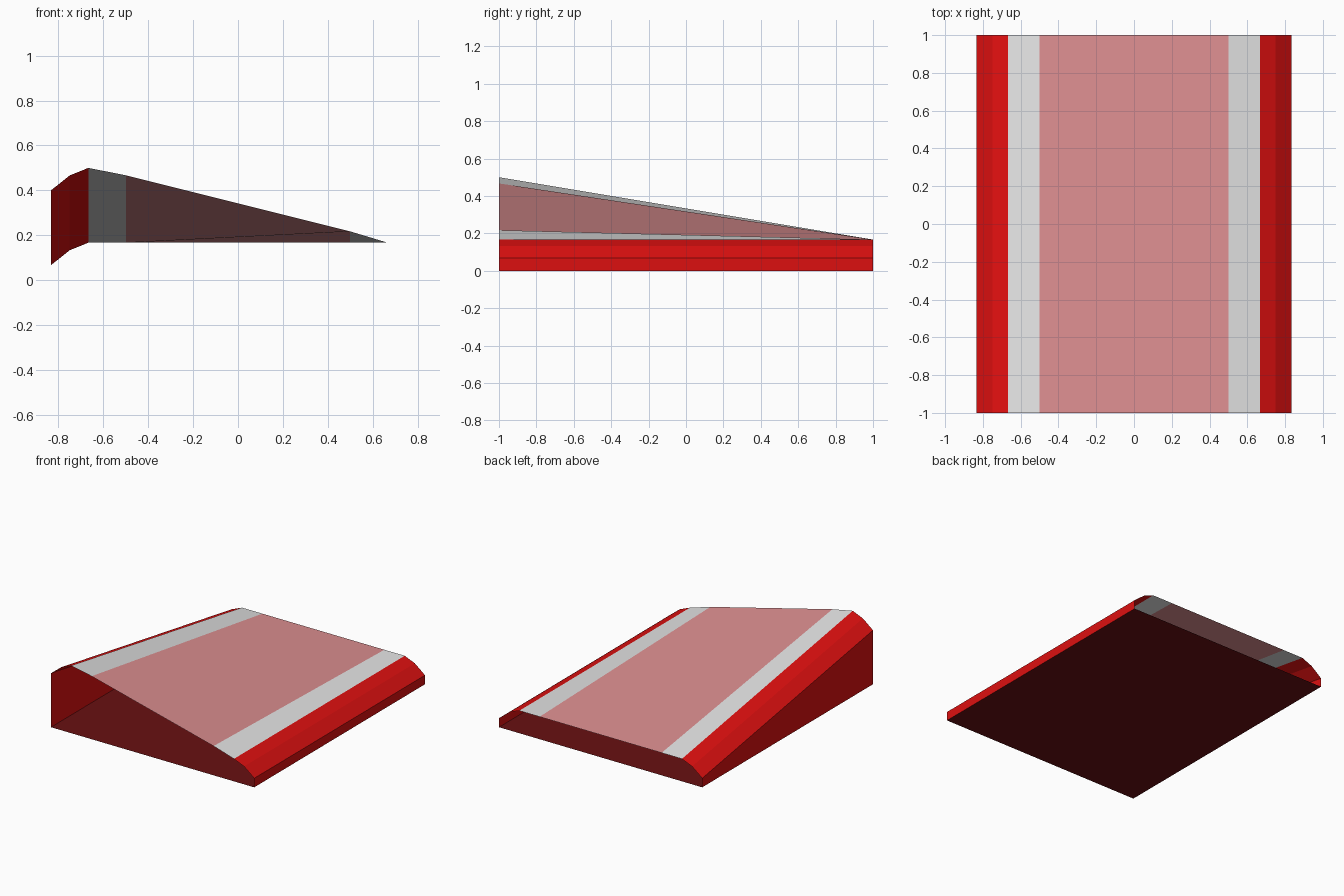
import bpy

if "Cube" in bpy.data.objects:
    bpy.data.objects.remove(bpy.data.objects["Cube"])


def material(name, rgb):
    m = bpy.data.materials.new(name)
    m.diffuse_color = (*rgb, 1)
    m.use_nodes = True
    m.node_tree.nodes["Principled BSDF"].inputs["Base Color"].default_value = m.diffuse_color
    return m


RED = material("red", (0.72, 0.005, 0.005))
DARK = material("dark red", (0.14, 0.005, 0.006))
GREY = material("light grey", (0.78, 0.78, 0.78))
PINK = material("dusty pink", (0.74, 0.28, 0.29))


def strip(name, front, back, mat):
    """Sheet lofted between a front profile and a back profile of (x, z) points, open at both ends."""
    n = len(front)
    verts = [(x, -1, z) for x, z in front] + [(x, 1, z) for x, z in back]
    # each quad starts at front-right so that it folds towards back-left
    faces = [(i + 1, n + i + 1, n + i, i) for i in range(n - 1)]
    me = bpy.data.meshes.new(name)
    me.from_pydata(verts, [], faces)
    me.materials.append(mat)
    ob = bpy.data.objects.new(name, me)
    bpy.context.collection.objects.link(ob)
    return ob


W, B, T = 0.833, 0.667, 1 / 6   # half width, bevel start, low deck height
RISE = 1 / 3                    # extra height of the front left corner

# Left wall and bevel, climbing towards the front
left = [(-W, 0.067), (-0.75, 0.133), (-B, T)]
strip("left_side", [(-W, 0)] + [(x, z + RISE) for x, z in left], [(-W, 0)] + left, RED)

# Right bevel and wall, level all along
right = [(B, T), (0.75, 0.133), (W, 0.067), (W, 0)]
strip("right_side", right, right, RED)

# Twisted deck in three bands
deck = [(-B, 0.5), (-0.5, 0.467), (0.5, 0.217), (B, T)]
for i, (name, mat) in enumerate((("left_border", GREY), ("road", PINK), ("right_border", GREY))):
    front = deck[i:i + 2]
    strip(name, front, [(x, T) for x, _ in front], mat)

# Flat floor, facing down
strip("floor", [(W, 0), (-W, 0)], [(W, 0), (-W, 0)], DARK)
